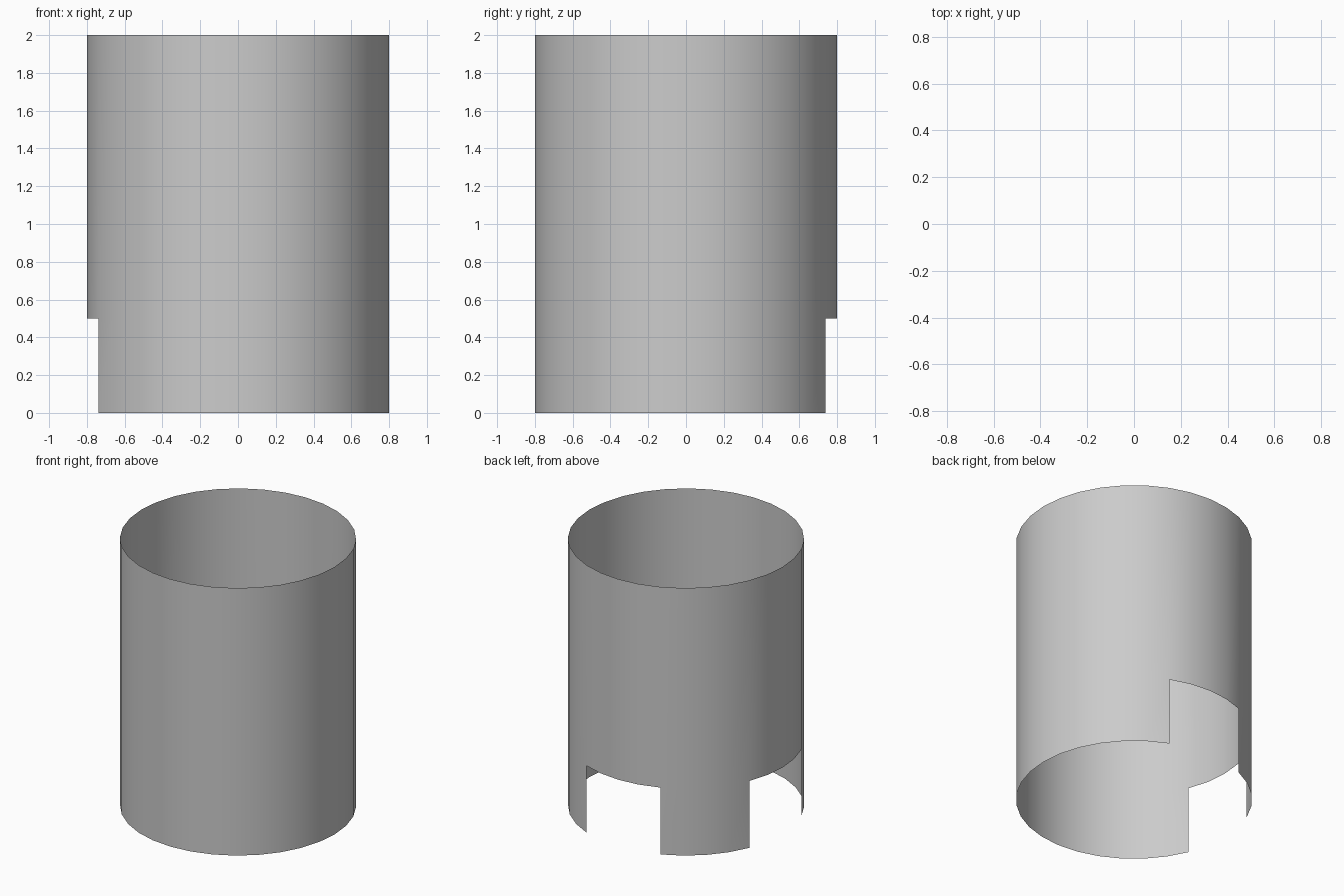
import bpy, bmesh, math

if "Cube" in bpy.data.objects:
    bpy.data.objects.remove(bpy.data.objects["Cube"])

SEGMENTS, RADIUS = 32, 0.8
LEVELS = (0.0, 0.5, 2.0)

# Thin open tube: one ring of vertices per level
bm = bmesh.new()
rings = []
for z in LEVELS:
    angles = [2 * math.pi * i / SEGMENTS for i in range(SEGMENTS)]
    rings.append([bm.verts.new((RADIUS * math.cos(a), RADIUS * math.sin(a), z)) for a in angles])


def in_notch(i):
    # Notches four segments wide, centred on the back (+y) and left (-x)
    return any(c - 2 <= i < c + 2 for c in (SEGMENTS // 4, SEGMENTS // 2))


# Wall faces, leaving the notches open in the bottom band
for level, (low, high) in enumerate(zip(rings, rings[1:])):
    for i in range(SEGMENTS):
        if level == 0 and in_notch(i):
            continue
        j = (i + 1) % SEGMENTS
        bm.faces.new((low[i], low[j], high[j], high[i])).smooth = True

# Remove the loose bottom vertices inside the notches
bmesh.ops.delete(bm, geom=[v for v in bm.verts if not v.link_faces], context='VERTS')

mesh = bpy.data.meshes.new("notched_tube")
bm.to_mesh(mesh)
bm.free()
bpy.context.collection.objects.link(bpy.data.objects.new("notched_tube", mesh))
